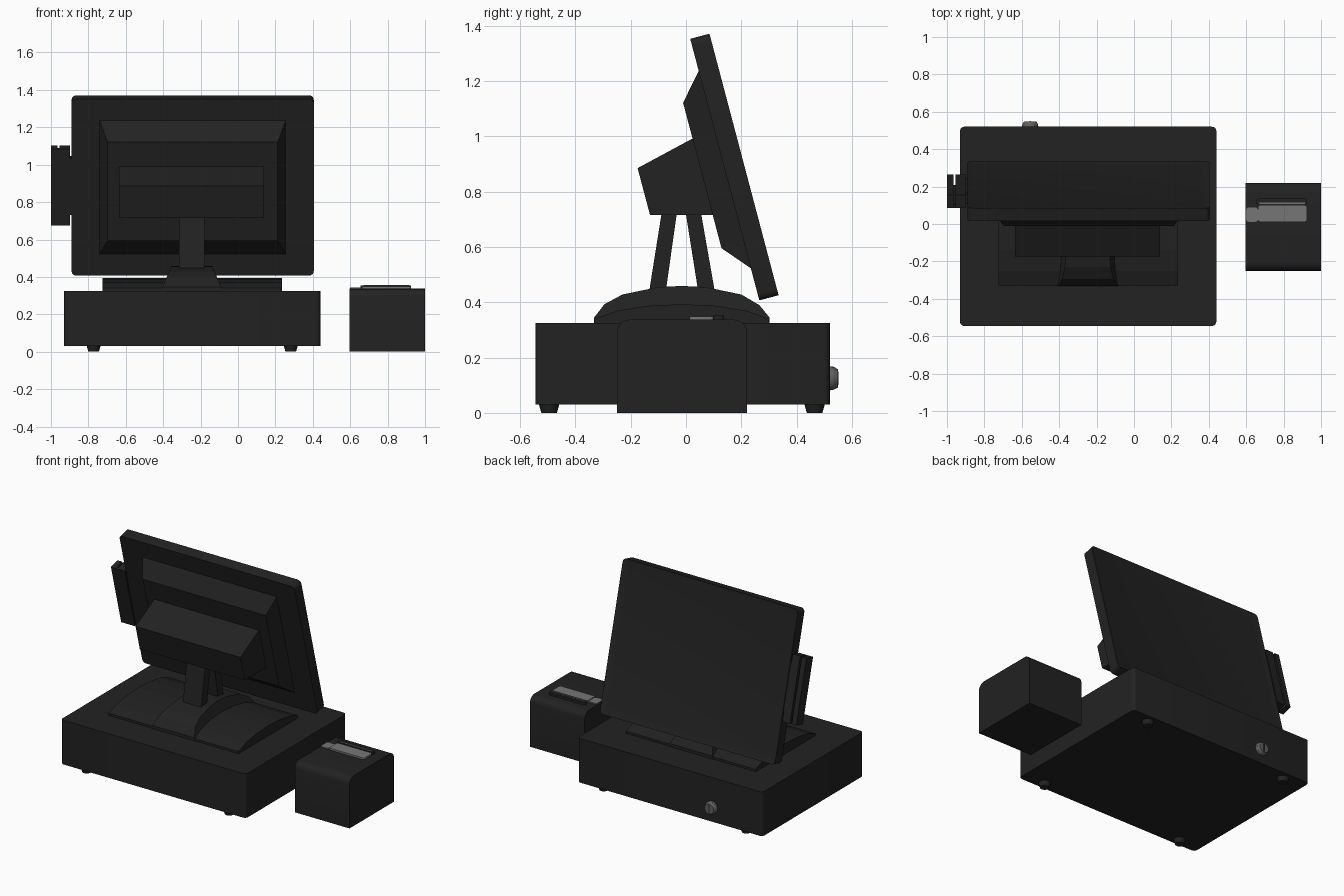
import bpy, bmesh, math
from mathutils import Matrix, Vector

if "Cube" in bpy.data.objects:
    bpy.data.objects.remove(bpy.data.objects["Cube"])


def material(name, v):
    m = bpy.data.materials.new(name)
    m.diffuse_color = (v, v, v, 1)
    m.use_nodes = True
    m.node_tree.nodes["Principled BSDF"].inputs["Base Color"].default_value = m.diffuse_color
    return m


BLACK = material("black plastic", 0.016)
SCREEN = material("screen glass", 0.015)
GREY = material("light grey", 0.18)
METAL = material("lock metal", 0.12)

TILT = math.radians(14.8)
MON = Matrix.Translation((-0.2425, 0.175, 0.889)) @ Matrix.Rotation(TILT, 4, 'X')


def finish(name, bm, mats, matrix=None, smooth=False):
    bmesh.ops.recalc_face_normals(bm, faces=bm.faces)
    me = bpy.data.meshes.new(name)
    bm.to_mesh(me)
    bm.free()
    ob = bpy.data.objects.new(name, me)
    bpy.context.collection.objects.link(ob)
    for m in mats:
        me.materials.append(m)
    if matrix:
        ob.matrix_world = matrix
    if smooth:
        bpy.ops.object.select_all(action='DESELECT')
        ob.select_set(True)
        bpy.context.view_layer.objects.active = ob
        bpy.ops.object.shade_smooth_by_angle(angle=math.radians(35))
    return ob


def box_bm(lo, hi):
    bm = bmesh.new()
    bmesh.ops.create_cube(bm, size=1)
    for v in bm.verts:
        v.co = Vector([(a + b) / 2 + c * (b - a) for a, b, c in zip(lo, hi, v.co)])
    return bm


def bevel_edges(bm, axis, width, segs, test=lambda e: True):
    """Round the edges that run along one axis."""
    es = [e for e in bm.edges
          if abs((e.verts[0].co - e.verts[1].co).normalized()[axis]) > 0.99 and test(e)]
    bmesh.ops.bevel(bm, geom=es, offset=width, segments=segs, profile=0.5, affect='EDGES')


def prism(name, pts, cx, half, mat, smooth=False):
    """Extrude a (y, z) profile along x; half(z) gives the half width."""
    bm = bmesh.new()
    sides = [[bm.verts.new((cx + s * half(z), y, z)) for y, z in pts] for s in (-1, 1)]
    for ring in sides:
        bm.faces.new(ring)
    n = len(pts)
    for i in range(n):
        j = (i + 1) % n
        bm.faces.new((sides[0][i], sides[0][j], sides[1][j], sides[1][i]))
    return finish(name, bm, [mat], smooth=smooth)


def cone(name, r1, r2, depth, matrix, mat, segs=20):
    bm = bmesh.new()
    bmesh.ops.create_cone(bm, cap_ends=True, segments=segs, radius1=r1, radius2=r2, depth=depth)
    return finish(name, bm, [mat], matrix, True)


# Cash drawer with rounded corners
bm = box_bm((-0.93, -0.545, 0.03), (0.44, 0.52, 0.325))
bevel_edges(bm, 2, 0.022, 4)
finish("cash_drawer", bm, [BLACK], smooth=True)

# Drawer feet
for x in (-0.772, 0.282):
    for y in (-0.495, 0.465):
        cone("drawer_foot", 0.028, 0.038, 0.034, Matrix.Translation((x, y, 0.017)), BLACK)

# Lock on the back, with key slot
back = Matrix.Rotation(-math.pi / 2, 4, 'X')
cone("lock_ring", 0.044, 0.042, 0.02, Matrix.Translation((-0.555, 0.524, 0.125)) @ back, METAL)
cone("lock_face", 0.042, 0.033, 0.016, Matrix.Translation((-0.555, 0.541, 0.125)) @ back, METAL)
finish("lock_key_slot", box_bm((-0.559, 0.545, 0.1), (-0.551, 0.551, 0.15)), [BLACK])

# Stand base: wide low arch and taller tapered middle arch
prism("stand_base_wings",
      [(-0.33, 0.32), (-0.33, 0.34), (-0.25, 0.369), (-0.14, 0.387), (-0.015, 0.393),
       (0.11, 0.387), (0.22, 0.369), (0.3, 0.34), (0.3, 0.32)],
      -0.245, lambda z: 0.48, BLACK)
prism("stand_base_middle",
      [(-0.332, 0.32), (-0.332, 0.345), (-0.295, 0.393), (-0.23, 0.428), (-0.1, 0.455),
       (-0.015, 0.459), (0.07, 0.455), (0.2, 0.428), (0.265, 0.39), (0.302, 0.345), (0.302, 0.32)],
      -0.247, lambda z: 0.157 - 0.42 * (z - 0.345), BLACK)

# Two leaning legs
for name, b, t in (("stand_leg_front", -0.133, -0.087), ("stand_leg_back", 0.044, -0.002)):
    prism(name, [(b, 0.44), (b + 0.06, 0.44), (t + 0.055, 0.73), (t, 0.73)],
          -0.247, lambda z: 0.068, BLACK)

# Mount housing behind the monitor
prism("mount_housing",
      [(-0.175, 0.885), (0.02, 0.99), (0.06, 0.99), (0.125, 0.715), (-0.13, 0.715)],
      -0.2475, lambda z: 0.3875, BLACK)

# Monitor with recessed screen and rounded corners
bm = box_bm((-0.6475, -0.036, -0.489), (0.6475, 0.036, 0.489))
front = [f for f in bm.faces if f.calc_center_median().y > 0.03]
bmesh.ops.inset_individual(bm, faces=front, thickness=0.055, depth=-0.008)
front[0].material_index = 1
bevel_edges(bm, 1, 0.025, 4, lambda e: abs(e.verts[0].co.x) > 0.64)
finish("monitor", bm, [BLACK, SCREEN], MON, True)

# Tapered bulge on the monitor back
bm = box_bm((-0.5, -0.12, -0.376), (0.5, -0.03, 0.376))
for v in bm.verts:
    if v.co.y < -0.1:
        v.co.x *= 0.91
        v.co.z *= 0.272 / 0.376
finish("monitor_back_bulge", bm, [BLACK], MON)

# Card reader on the monitor side: two walls joined behind an open slot
for name, lo, hi in (
        ("card_reader_outer_wall", (-0.7575, -0.036, -0.212), (-0.723, 0.036, 0.212)),
        ("card_reader_slot_floor", (-0.723, -0.036, -0.212), (-0.711, -0.022, 0.212)),
        ("card_reader_inner_wall", (-0.711, -0.036, -0.212), (-0.655, 0.036, 0.212)),
        ("card_reader_bracket", (-0.655, -0.03, -0.155), (-0.64, 0.03, 0.155))):
    finish(name, box_bm(lo, hi), [BLACK], MON)

# Receipt printer with rounded top front and back edges
bm = box_bm((0.595, -0.25, 0), (1.0, 0.22, 0.337))
bevel_edges(bm, 0, 0.045, 5, lambda e: e.verts[0].co.z > 0.3)
finish("printer_body", bm, [BLACK], smooth=True)

# Printer top: paper plate, side tab and dark lid rim
bm = box_bm((0.662, 0.012, 0.33), (0.925, 0.1, 0.349))
bevel_edges(bm, 2, 0.012, 3)
finish("printer_paper_plate", bm, [GREY], smooth=True)
bm = box_bm((0.6, 0.012, 0.33), (0.662, 0.088, 0.344))
bevel_edges(bm, 2, 0.012, 3)
finish("printer_side_tab", bm, [GREY], smooth=True)
bm = box_bm((0.655, 0.1, 0.33), (0.925, 0.136, 0.354))
bevel_edges(bm, 2, 0.012, 3)
finish("printer_lid_rim", bm, [BLACK], smooth=True)
finish("printer_paper_edge", box_bm((0.672, 0.108, 0.35), (0.915, 0.114, 0.356)), [GREY])
